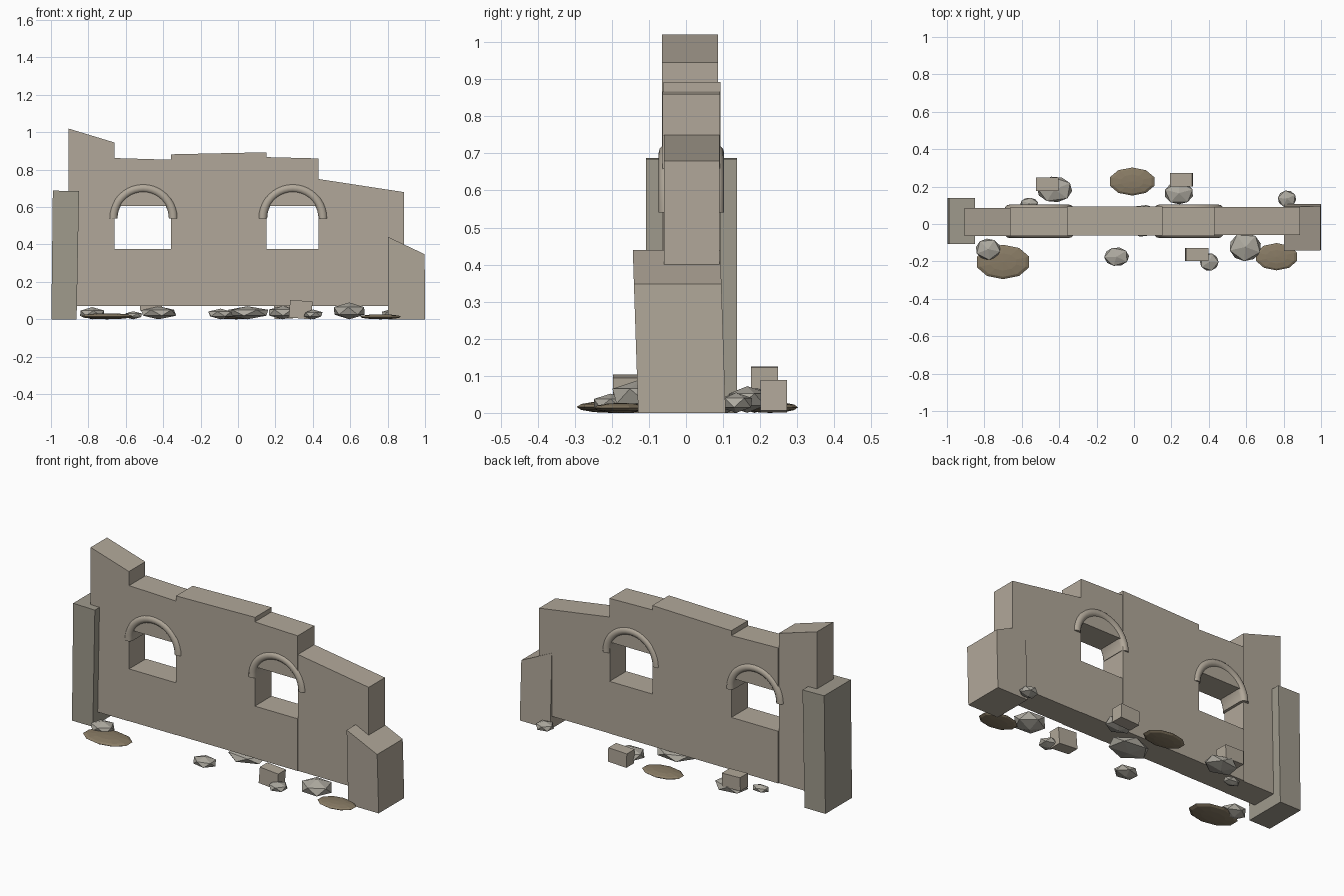
import bpy, bmesh, math
from mathutils import Matrix

if "Cube" in bpy.data.objects:
    bpy.data.objects.remove(bpy.data.objects["Cube"])


def material(name, rgb):
    m = bpy.data.materials.new(name)
    m.diffuse_color = (*rgb, 1)
    m.use_nodes = True
    m.node_tree.nodes["Principled BSDF"].inputs["Base Color"].default_value = m.diffuse_color
    return m


STONE = material("stone", (0.44, 0.39, 0.32))
DARK = material("dark_stone", (0.35, 0.325, 0.265))
ROCK = material("rock", (0.42, 0.40, 0.35))
DIRT = material("dirt", (0.25, 0.20, 0.13))


def finish(name, bm, mat):
    bmesh.ops.recalc_face_normals(bm, faces=bm.faces)
    me = bpy.data.meshes.new(name)
    bm.to_mesh(me)
    bm.free()
    ob = bpy.data.objects.new(name, me)
    bpy.context.collection.objects.link(ob)
    me.materials.append(mat)
    return ob


def prism(name, pts, y0, y1, mat=STONE, lean=0.0):
    """Extrude an x-z outline along y; lean shifts y with height."""
    bm = bmesh.new()
    front = [bm.verts.new((x, y0 + lean * z, z)) for x, z in pts]
    back = [bm.verts.new((x, y1 + lean * z, z)) for x, z in pts]
    bm.faces.new(front)
    bm.faces.new(back[::-1])
    for i in range(len(pts)):
        j = (i + 1) % len(pts)
        bm.faces.new((front[i], back[i], back[j], front[j]))
    return finish(name, bm, mat)


def slab(name, x0, x1, z0, top0, top1, y0, y1):
    return prism(name, [(x0, z0), (x1, z0), (x1, top1), (x0, top0)], y0, y1)


# Broken wall panels, with sill and lintel around each window
BASE, SILL, HEAD = 0.07, 0.375, 0.605
slab("wall_left", -0.907, -0.66, BASE, 1.02, 0.945, -0.065, 0.086)
slab("wall_middle", -0.358, 0.153, BASE, 0.882, 0.893, -0.061, 0.093)
slab("wall_right", 0.43, 0.887, BASE, 0.75, 0.68, -0.06, 0.09)
for side, x0, x1, t0, t1 in (("left", -0.66, -0.358, 0.862, 0.853),
                             ("right", 0.153, 0.43, 0.867, 0.86)):
    slab(side + "_window_sill", x0, x1, BASE, SILL, SILL, -0.063, 0.092)
    slab(side + "_window_lintel", x0, x1, HEAD, t0, t1, -0.063, 0.092)

# Leaning end buttresses
prism("left_buttress", [(-0.998, 0), (-0.863, 0), (-0.85, 0.685), (-0.99, 0.688)],
      -0.108, 0.138, DARK)
prism("right_buttress", [(0.803, 0), (1.0, 0), (0.998, 0.348), (0.803, 0.44)],
      -0.129, 0.107, STONE, -0.033)


# Window arches: rounded section swept through half a turn
def arch(name, cx, cz, radius=0.161, tube=0.024, y0=-0.074, y1=0.103, steps=20):
    section = []
    for k in range(14):
        a = math.pi * (k if k < 7 else k - 1) / 6
        yc = y1 - tube if k < 7 else y0 + tube
        section.append((tube * math.cos(a), yc + tube * math.sin(a)))
    bm = bmesh.new()
    rings = []
    for s in range(steps + 1):
        t = math.pi * s / steps
        rings.append([bm.verts.new((cx + (radius + r) * math.cos(t), y,
                                    cz + (radius + r) * math.sin(t))) for r, y in section])
    n = len(section)
    for a, b in zip(rings, rings[1:]):
        for i in range(n):
            bm.faces.new((a[i], a[(i + 1) % n], b[(i + 1) % n], b[i]))
    bm.faces.new(rings[0])
    bm.faces.new(rings[-1])
    ob = finish(name, bm, STONE)
    for p in ob.data.polygons:
        p.use_smooth = len(p.vertices) == 4


arch("left_arch", -0.507, 0.54)
arch("right_arch", 0.293, 0.54)

# Faceted rubble rocks: x, y, half width, half depth, height
rocks = [(-0.425, 0.185, 0.10, 0.073, 0.07), (-0.56, 0.11, 0.05, 0.032, 0.043),
         (-0.78, -0.135, 0.07, 0.06, 0.065), (-0.093, -0.175, 0.07, 0.053, 0.057),
         (0.24, 0.165, 0.082, 0.063, 0.072), (0.402, -0.203, 0.053, 0.05, 0.052),
         (0.595, -0.123, 0.09, 0.08, 0.09), (0.818, 0.135, 0.052, 0.047, 0.055),
         (0.05, 0.017, 0.12, 0.09, 0.07)]
for i, (x, y, rx, ry, h) in enumerate(rocks):
    bm = bmesh.new()
    bmesh.ops.create_icosphere(bm, subdivisions=1, radius=1,
                               matrix=Matrix.Rotation(0.5 + i * 0.9, 4, 'Z'))
    for v in bm.verts:
        v.co = (x + v.co.x * rx * 1.06, y + v.co.y * ry * 1.06, h / 2 + v.co.z * h / 2)
    finish(f"rock_{i + 1}", bm, ROCK)

# Fallen blocks: centre, size, small tilt
blocks = [((-0.465, 0.212, 0.085), (0.118, 0.072, 0.078), 0.03),
          ((0.253, 0.237, 0.045), (0.12, 0.072, 0.082), -0.04),
          ((0.335, -0.162, 0.052), (0.12, 0.07, 0.095), 0.08)]
for i, (c, size, tilt) in enumerate(blocks):
    bm = bmesh.new()
    bmesh.ops.create_cube(bm, size=1, matrix=Matrix.Translation(c)
                          @ Matrix.Rotation(tilt, 4, 'Y') @ Matrix.Diagonal((*size, 1)))
    finish(f"fallen_block_{i + 1}", bm, STONE)

# Flattened dirt mounds
mounds = [(-0.70, -0.203, 0.147, 0.092, 0.032), (0.762, -0.175, 0.115, 0.073, 0.027),
          (-0.01, 0.227, 0.125, 0.075, 0.03)]
for i, (x, y, rx, ry, h) in enumerate(mounds):
    bm = bmesh.new()
    bmesh.ops.create_uvsphere(bm, u_segments=10, v_segments=6, radius=1,
                              matrix=Matrix.Translation((x, y, h / 2))
                              @ Matrix.Diagonal((rx, ry, h / 2, 1)))
    finish(f"dirt_mound_{i + 1}", bm, DIRT)
